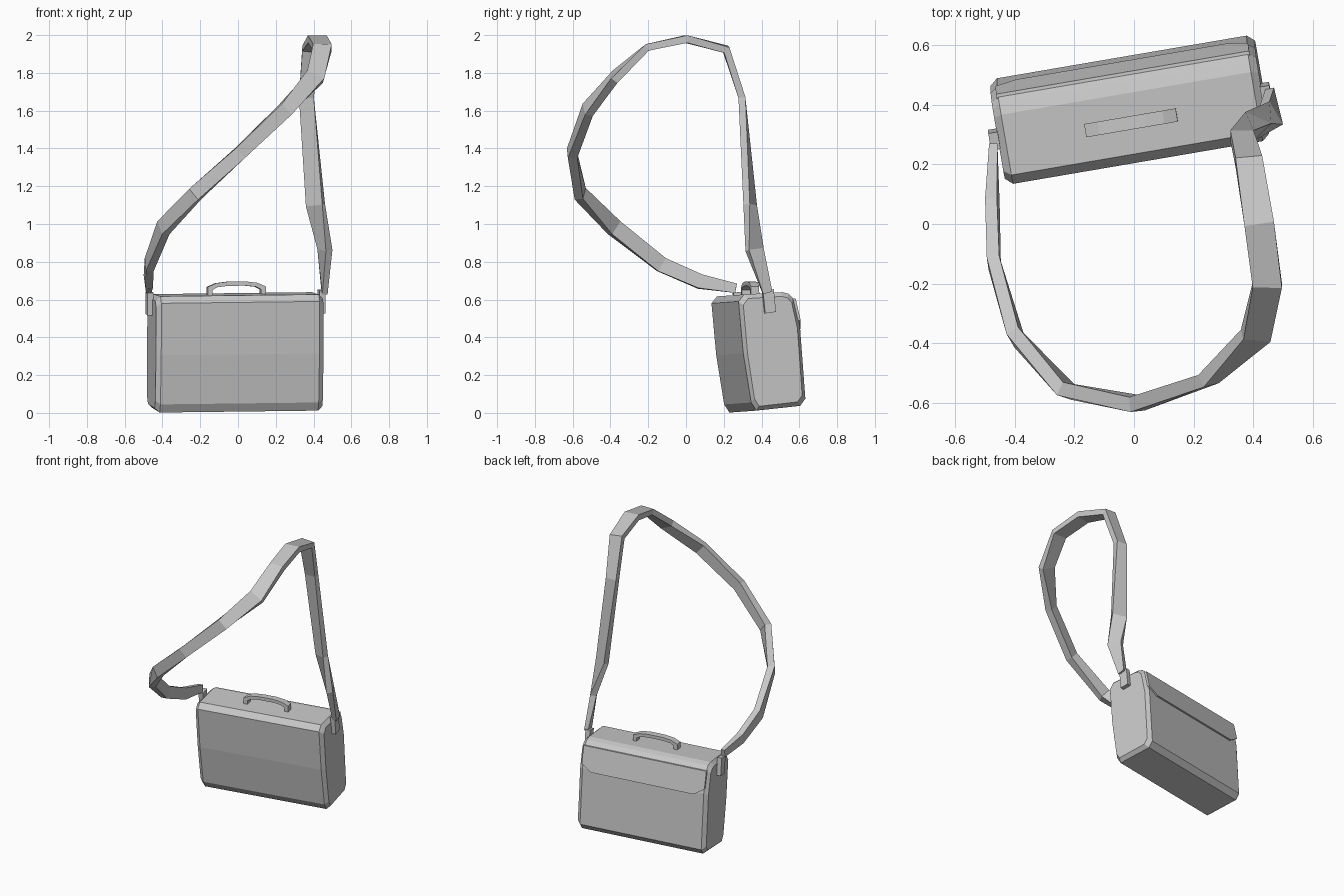
import bpy, bmesh, math
from mathutils import Vector, Matrix

if "Cube" in bpy.data.objects:
    bpy.data.objects.remove(bpy.data.objects["Cube"])

grey = bpy.data.materials.new("plain grey")
grey.diffuse_color = (0.58, 0.58, 0.58, 1)
grey.use_nodes = True
grey.node_tree.nodes["Principled BSDF"].inputs["Base Color"].default_value = grey.diffuse_color

# Placement shared by the case and everything fixed to it
CASE = Matrix.Translation((-0.01, 0.385, 0)) @ Matrix.Rotation(math.radians(9.7), 4, 'Z') \
    @ Matrix.Rotation(-0.012, 4, 'Y')


def loft(name, rings, matrix=Matrix.Identity(4)):
    """Skin a row of equal rings and cap both ends."""
    bm = bmesh.new()
    rows = [[bm.verts.new(matrix @ Vector(p)) for p in ring] for ring in rings]
    n = len(rows[0])
    for a, b in zip(rows, rows[1:]):
        for i in range(n):
            j = (i + 1) % n
            bm.faces.new((a[i], a[j], b[j], b[i]))
    bm.faces.new(rows[0][::-1])
    bm.faces.new(rows[-1])
    bmesh.ops.recalc_face_normals(bm, faces=bm.faces)
    mesh = bpy.data.meshes.new(name)
    bm.to_mesh(mesh)
    bm.free()
    mesh.materials.append(grey)
    obj = bpy.data.objects.new(name, mesh)
    bpy.context.collection.objects.link(obj)
    return obj


def band(name, stations, matrix=Matrix.Identity(4)):
    """Sweep a rectangle; each station is centre, outward normal, width, thickness."""
    pts = [Vector(s[0]) for s in stations]
    rings = []
    for i, (c, normal, w, t) in enumerate(stations):
        a, b = pts[max(i - 1, 0)], pts[min(i + 1, len(pts) - 1)]
        along = (pts[i] - a).normalized() + (b - pts[i]).normalized()
        along.normalize()
        side = along.cross(Vector(normal)).normalized()
        out = side.cross(along).normalized()
        rings.append([pts[i] + side * (u * w / 2) + out * (v * t / 2)
                      for u, v in ((-1, -1), (1, -1), (1, 1), (-1, 1))])
    return loft(name, rings, matrix)


# Case body: leaning cross-section (y, z) with chamfered ends
section = [(-.18, .585), (-.155, .31), (-.113, .05), (-.085, .007), (.15, .032), (.178, .07),
           (.15, .45), (.115, .60), (.09, .625), (.055, .634), (-.15, .622)]


def ring(x, k):
    return [(x, y * k, .32 + (z - .32) * (1 - (1 - k) * .6)) for y, z in section]


loft("case_body", [ring(-.45, .88), ring(-.425, 1), ring(.425, 1), ring(.45, .88)], CASE)

# Closing flap on the back, with cut lower corners
outline = [(-.43, .60), (.43, .60), (.43, .485), (.36, .44), (-.36, .44), (-.43, .485)]
flap = [[(x, .115 + (.6 - z) * .233 + d, z) for x, z in outline] for d in (-.006, .011)]
loft("back_flap", flap, CASE)

# Carrying handle on top: half arch mirrored
half = [(-.143, .612, -1, 0, .026), (-.143, .660, -.7, .7, .030),
        (-.108, .677, -.3, 1, .022), (-.05, .684, 0, 1, .022)]
arch = half + [(-x, z, -nx, nz, t) for x, z, nx, nz, t in reversed(half)]
band("handle", [((x, -.045, z), (nx, 0, nz), .045, t) for x, z, nx, nz, t in arch], CASE)

# Strap clips on both ends
for side, name in ((-1, "left_clip"), (1, "right_clip")):
    rings = [[(side * .462 + u * .016, -.022 + v * .029 + (.58 - z) * .1, z + v * .004)
              for u, v in ((-1, -1), (1, -1), (1, 1), (-1, 1))] for z in (.525, .645)]
    loft(name, rings, CASE)

# Shoulder strap: a twisting band from the left clip over to the right clip
band("shoulder_strap", [
    ((-.472, .265, .660), (-1, 0, 0), .05, .028),
    ((-.475, .075, .695), (-1, -.1, -.1), .075, .04),
    ((-.470, -.13, .785), (-1, -.15, 0), .08, .042),
    ((-.395, -.38, .980), (-.85, -.5, 0), .085, .045),
    ((-.225, -.56, 1.16), (-.4, -.85, -.1), .075, .048),
    ((.010, -.603, 1.375), (0, -1, -.1), .07, .05),
    ((.250, -.52, 1.605), (.35, -.9, .1), .078, .045),
    ((.408, -.375, 1.78), (.2, -.8, .6), .10, .042),
    ((.447, -.205, 1.935), (0, -.45, .9), .098, .038),
    ((.420, 0, 1.979), (0, 0, 1), .10, .04),
    ((.385, .212, 1.925), (0, .75, .65), .09, .04),
    ((.362, .296, 1.67), (0, 1, .1), .078, .037),
    ((.410, .340, 1.10), (.4, .9, 0), .095, .037),
    ((.460, .363, .865), (.85, .5, 0), .09, .04),
    ((.458, .432, .635), (1, .1, 0), .05, .028),
])
